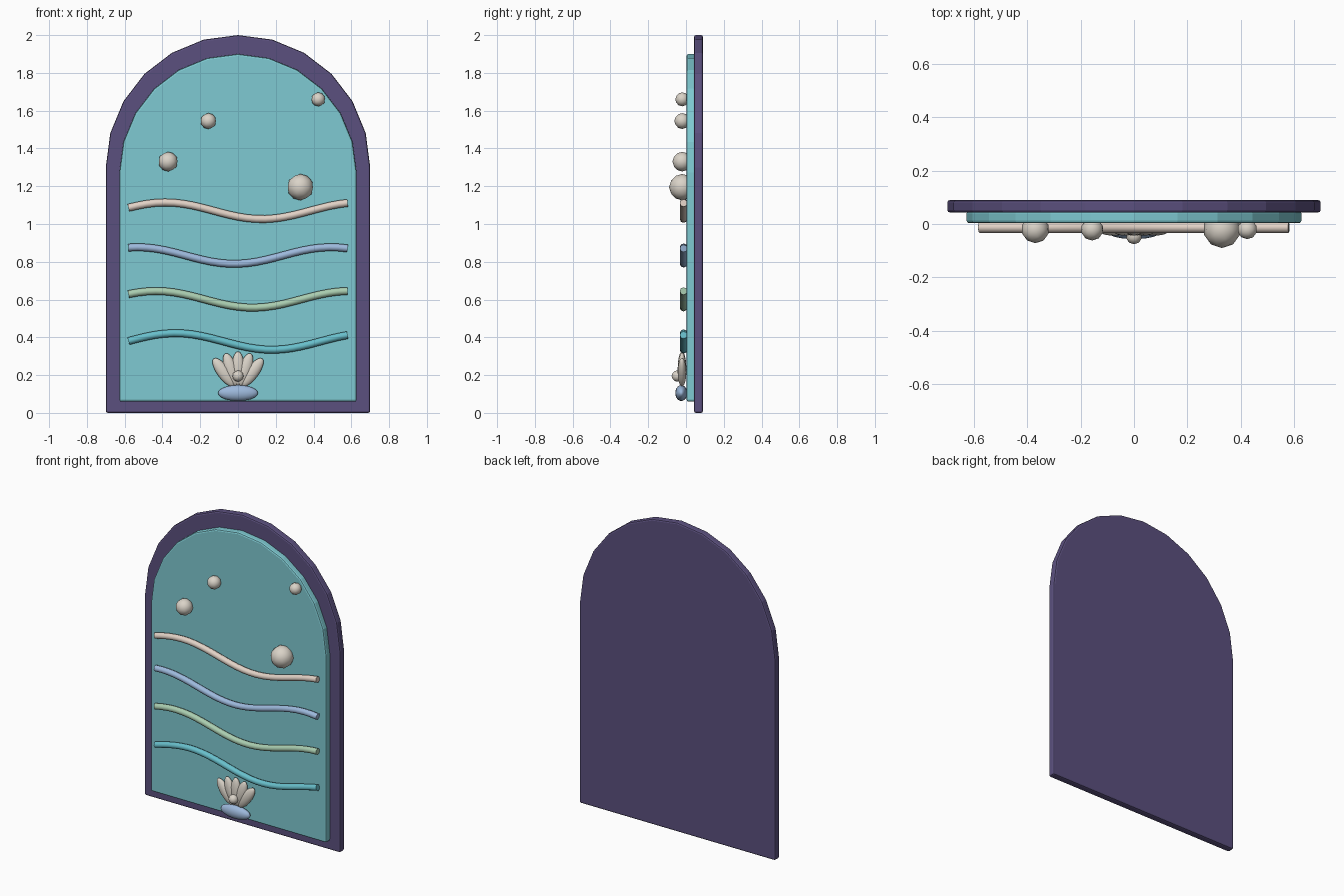
import bpy
import bmesh
from math import sin, cos, pi, radians
from mathutils import Vector

cube = bpy.data.objects.get("Cube")
if cube:
    bpy.data.objects.remove(cube)


def material(name, hex_code):
    """Flat material from a display colour, stored as linear values."""
    srgb = [int(hex_code[i:i + 2], 16) / 255 for i in (0, 2, 4)]
    linear = [((c + 0.055) / 1.055) ** 2.4 for c in srgb] + [1.0]
    mat = bpy.data.materials.new(name)
    mat.use_nodes = True
    mat.diffuse_color = linear
    mat.node_tree.nodes["Principled BSDF"].inputs["Base Color"].default_value = linear
    return mat


PURPLE = material("dusk purple", "5B507E")
AQUA = material("aqua", "7FCAD2")
TEAL = material("teal", "68BFCB")
GREEN = material("sea green", "AACDB0")
BLUE = material("soft blue", "9DB9DC")
SAND = material("sand", "E2D2C6")
PEARL = material("pearl", "DAD3C8")


def add_object(name, bm, mat, smooth=False):
    mesh = bpy.data.meshes.new(name)
    bm.to_mesh(mesh)
    bm.free()
    mesh.materials.append(mat)
    obj = bpy.data.objects.new(name, mesh)
    bpy.context.collection.objects.link(obj)
    for poly in mesh.polygons:
        poly.use_smooth = smooth
    return obj


def arch_panel(name, radius, spring, bottom, front, back, mat):
    """Round-topped slab with softened rims."""
    outline = [(-radius, bottom), (radius, bottom)]
    outline += [(radius * cos(pi * i / 12), spring + radius * sin(pi * i / 12))
                for i in range(13)]
    bm = bmesh.new()
    face = bm.faces.new([bm.verts.new((x, front, z)) for x, z in outline])
    ext = bmesh.ops.extrude_face_region(bm, geom=[face])
    moved = [v for v in ext["geom"] if isinstance(v, bmesh.types.BMVert)]
    bmesh.ops.translate(bm, verts=moved, vec=(0, back - front, 0))
    bmesh.ops.recalc_face_normals(bm, faces=bm.faces)
    obj = add_object(name, bm, mat)
    bevel = obj.modifiers.new("soft_rim", 'BEVEL')
    bevel.width = 0.01
    bevel.segments = 2
    bevel.limit_method = 'ANGLE'
    bevel.angle_limit = radians(40)
    return obj


def ellipsoid(name, centre, size, mat, tilt=0.0):
    bm = bmesh.new()
    bmesh.ops.create_uvsphere(bm, u_segments=16, v_segments=10, radius=1)
    obj = add_object(name, bm, mat, smooth=True)
    obj.location = centre
    obj.scale = size
    obj.rotation_euler.y = tilt
    return obj


def ball(name, centre, radius, mat):
    bm = bmesh.new()
    bmesh.ops.create_icosphere(bm, subdivisions=2, radius=radius)
    add_object(name, bm, mat, smooth=True).location = centre


def wave(name, height, trough, mat, half=0.58, radius=0.02, steps=24, sides=8):
    """Capped tube swept along a sine path."""
    bm = bmesh.new()
    rings = []
    k, amp = 6.14, 0.044
    for i in range(steps + 1):
        x = -half + 2 * half * i / steps
        centre = Vector((x, -0.013, height - amp * cos(k * (x - trough))))
        tangent = Vector((1, 0, amp * k * sin(k * (x - trough)))).normalized()
        up = Vector((-tangent.z, 0, tangent.x))
        side = Vector((0, 1, 0))
        rings.append([bm.verts.new(centre + radius * (cos(a) * side + sin(a) * up))
                      for a in (2 * pi * j / sides for j in range(sides))])
    for a, b in zip(rings, rings[1:]):
        for j in range(sides):
            n = (j + 1) % sides
            bm.faces.new((a[j], a[n], b[n], b[j])).smooth = True
    bm.faces.new(rings[0])
    bm.faces.new(rings[-1])
    bmesh.ops.recalc_face_normals(bm, faces=bm.faces)
    obj = add_object(name, bm, mat, smooth=True)
    for poly in obj.data.polygons:
        poly.use_smooth = len(poly.vertices) == 4


# Backing board and raised panel
arch_panel("backing_board", 0.70, 1.30, 0.0, 0.043, 0.09, PURPLE)
arch_panel("front_panel", 0.628, 1.272, 0.06, 0.003, 0.05, AQUA)

# Wave strips
wave("wave_top", 1.07, 0.127, SAND)
wave("wave_upper", 0.833, -0.02, BLUE)
wave("wave_lower", 0.601, 0.078, GREEN)
wave("wave_bottom", 0.378, 0.18, TEAL)

# Bubbles
bubbles = [(-0.37, 1.33, 0.052), (-0.157, 1.545, 0.042),
           (0.425, 1.66, 0.037), (0.33, 1.195, 0.07)]
for i, (x, z, r) in enumerate(bubbles):
    ball(f"bubble_{i + 1}", (x, -0.02, z), r, PEARL)

# Shell: fanned ribs, foot and pearl
for i in range(-2, 3):
    ellipsoid(f"shell_rib_{i + 3}", (0.038 * i, -0.021, 0.235 - 0.005 * i * i),
              (0.034, 0.023, 0.09), PEARL, tilt=radians(18 * i))
ellipsoid("shell_foot", (0, -0.025, 0.105), (0.106, 0.032, 0.042), BLUE)
ball("shell_pearl", (0, -0.046, 0.195), 0.03, PEARL)
